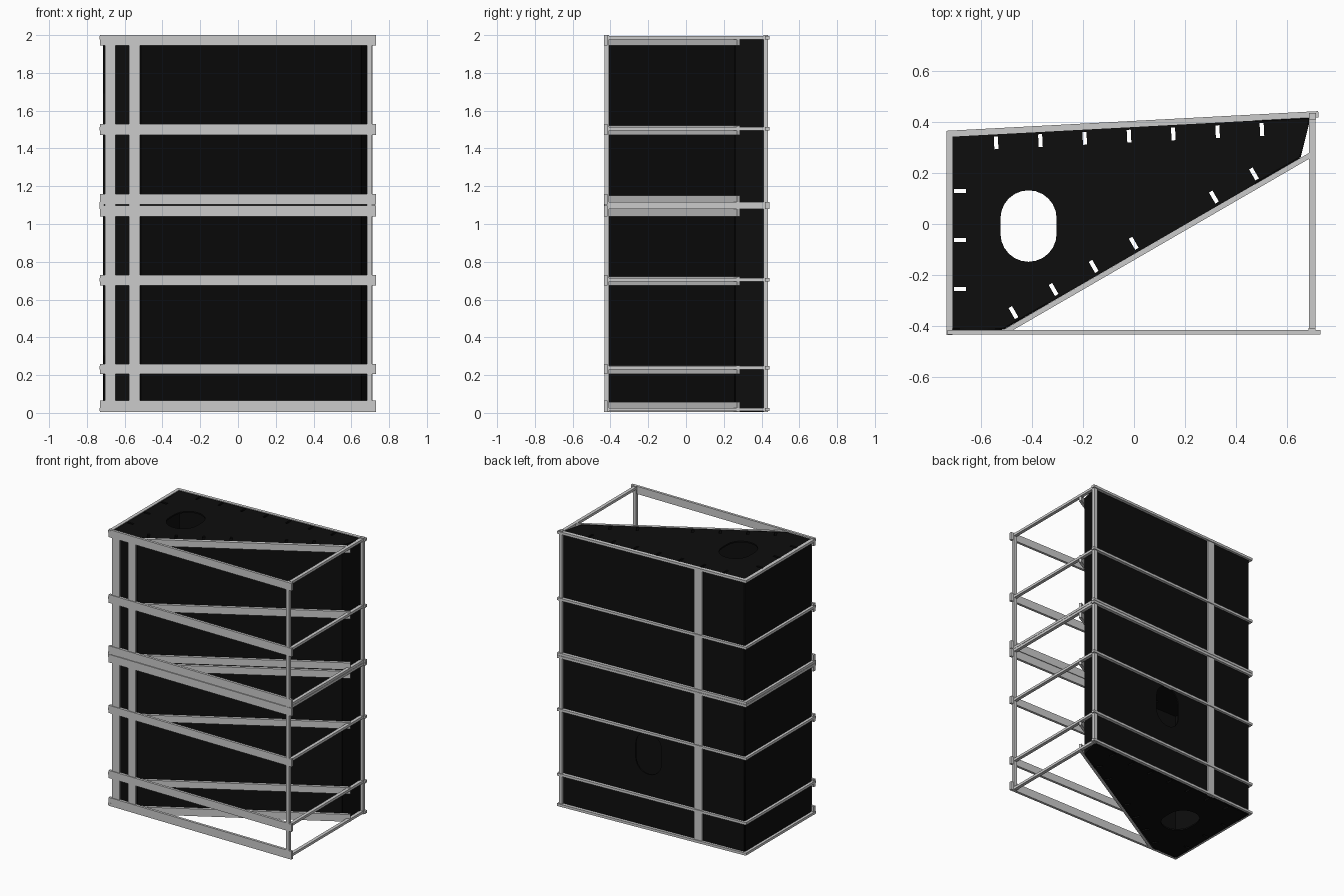
import bpy, math
from mathutils import Vector, Matrix

if "Cube" in bpy.data.objects:
    bpy.data.objects.remove(bpy.data.objects["Cube"])

black = bpy.data.materials.new("black_panel")
black.diffuse_color = (0.004, 0.004, 0.004, 1)
black.use_nodes = True
black.node_tree.nodes["Principled BSDF"].inputs["Base Color"].default_value = black.diffuse_color


def bar(name, a, b, z0, z1, w):
    """Box beam from plan point a to plan point b, of width w."""
    a, b = Vector(a), Vector(b)
    d = (b - a).normalized()
    n = Vector((-d.y, d.x)) * w / 2
    plan = [a - n, b - n, b + n, a + n]
    verts = [(p.x, p.y, z) for z in (z0, z1) for p in plan]
    faces = [(3, 2, 1, 0), (4, 5, 6, 7)]
    faces += [(i, (i + 1) % 4, (i + 1) % 4 + 4, i + 4) for i in range(4)]
    me = bpy.data.meshes.new(name)
    me.from_pydata(verts, [], faces)
    ob = bpy.data.objects.new(name, me)
    bpy.context.collection.objects.link(ob)
    return ob


def plate(name, loops, thick, matrix):
    """Flat plate: first loop is the outline, the others are holes."""
    cu = bpy.data.curves.new(name, 'CURVE')
    cu.dimensions = '2D'
    cu.fill_mode = 'BOTH'
    cu.extrude = thick / 2
    for loop in loops:
        s = cu.splines.new('POLY')
        s.points.add(len(loop) - 1)
        for p, c in zip(s.points, loop):
            p.co = (c[0], c[1], 0, 1)
        s.use_cyclic_u = True
    ob = bpy.data.objects.new(name, cu)
    bpy.context.collection.objects.link(ob)
    ob.matrix_world = matrix
    cu.materials.append(black)
    bpy.ops.object.select_all(action='DESELECT')
    ob.select_set(True)
    bpy.context.view_layer.objects.active = ob
    bpy.ops.object.convert(target='MESH')
    return ob


def wall(name, a, b, z0, z1, holes=(), thick=0.01):
    """Upright panel between plan points a and b."""
    d = Vector((b[0] - a[0], b[1] - a[1], 0))
    length = d.length
    d.normalize()
    n = d.cross(Vector((0, 0, 1)))
    m = Matrix((d, (0, 0, 1), n)).transposed().to_4x4()
    m.translation = (a[0], a[1], 0)
    outline = [(0, z0), (length, z0), (length, z1), (0, z1)]
    plate(name, [outline, *holes], thick, m)


def stadium(cx, cy, r, half, n=12):
    pts = []
    for side in (1, -1):
        for i in range(n + 1):
            t = math.pi * i / n
            pts.append((cx + side * r * math.cos(t),
                        cy + side * (half - r + r * math.sin(t))))
    return pts


def slot(cx, cy, ang, l=0.05, w=0.016):
    c, s = math.cos(ang), math.sin(ang)
    return [(cx + u * c - v * s, cy + u * s + v * c) for u, v in
            ((-l/2, -w/2), (l/2, -w/2), (l/2, w/2), (-l/2, w/2))]


# Plan corners of the enclosure and the outer frame
BL, BR, ER = (-0.71, 0.345), (0.685, 0.412), (0.648, 0.262)
DL, FL = (-0.515, -0.41), (-0.71, -0.41)
diag = math.atan2(ER[1] - DL[1], ER[0] - DL[0])

# Horizontal decks with hatch and slots
slots = [slot(-0.54 + 0.1735 * i, 0.318 + 0.0087 * i, math.pi / 2 + 0.05)
         for i in range(7)]
slots += [slot(-0.472 + 0.157 * i, -0.347 + 0.0905 * i, diag + math.pi / 2)
          for i in range(7) if i != 4]
slots += [slot(-0.682, y, 0) for y in (0.13, -0.063, -0.255)]
for name, z in (("bottom_deck", 0.01), ("middle_deck", 1.1), ("top_deck", 1.985)):
    plate(name, [[FL, DL, ER, BR, BL], stadium(-0.413, -0.008, 0.11, 0.14)] + slots,
          0.01, Matrix.Translation((0, 0, z)))

# Upright panels
wall("back_panel", BL, BR, 0.005, 1.99, [stadium(0.74, 0.55, 0.1, 0.15)])
wall("left_panel", FL, BL, 0.005, 1.99)
wall("front_panel", FL, DL, 0.005, 1.99)
wall("diagonal_panel", DL, ER, 0.005, 1.99)
wall("end_panel", ER, BR, 0.005, 1.99)

# Ring of rails at every level: tall front and diagonal boards, slim side rails
levels = [(0.005, 0.065, 0.018), (0.205, 0.26, 0.238), (0.675, 0.73, 0.705),
          (1.04, 1.098, 1.088), (1.102, 1.16, 1.108), (1.47, 1.53, 1.505),
          (1.945, 2.0, 1.985)]
for i, (z0, z1, zr) in enumerate(levels):
    r0, r1 = zr - 0.009, zr + 0.009
    bar(f"front_rail_{i}", (-0.73, -0.424), (0.73, -0.424), z0, z1, 0.018)
    bar(f"diagonal_rail_{i}", (-0.505, -0.422), (0.705, 0.278), z0, z1 - 0.008, 0.02)
    bar(f"right_rail_{i}", (0.698, -0.43), (0.698, 0.435), r0, r1, 0.024)
    bar(f"left_rail_{i}", (-0.722, -0.434), (-0.722, 0.36), r0, r1, 0.024)
    bar(f"back_rail_{i}", (-0.733, 0.353), (0.722, 0.43), r0, r1, 0.024)

# Upright posts
bar("front_right_post", (0.684, -0.42), (0.71, -0.42), 0.005, 2.0, 0.024)
bar("back_right_post", (0.686, 0.422), (0.712, 0.422), 0.005, 2.0, 0.024)
bar("front_left_post", (-0.705, -0.421), (-0.648, -0.421), 0.005, 1.99, 0.014)
bar("front_inner_post", (-0.578, -0.421), (-0.52, -0.421), 0.005, 1.99, 0.014)
bar("back_strip", (-0.39, 0.370), (-0.33, 0.373), 0.005, 1.99, 0.014)
